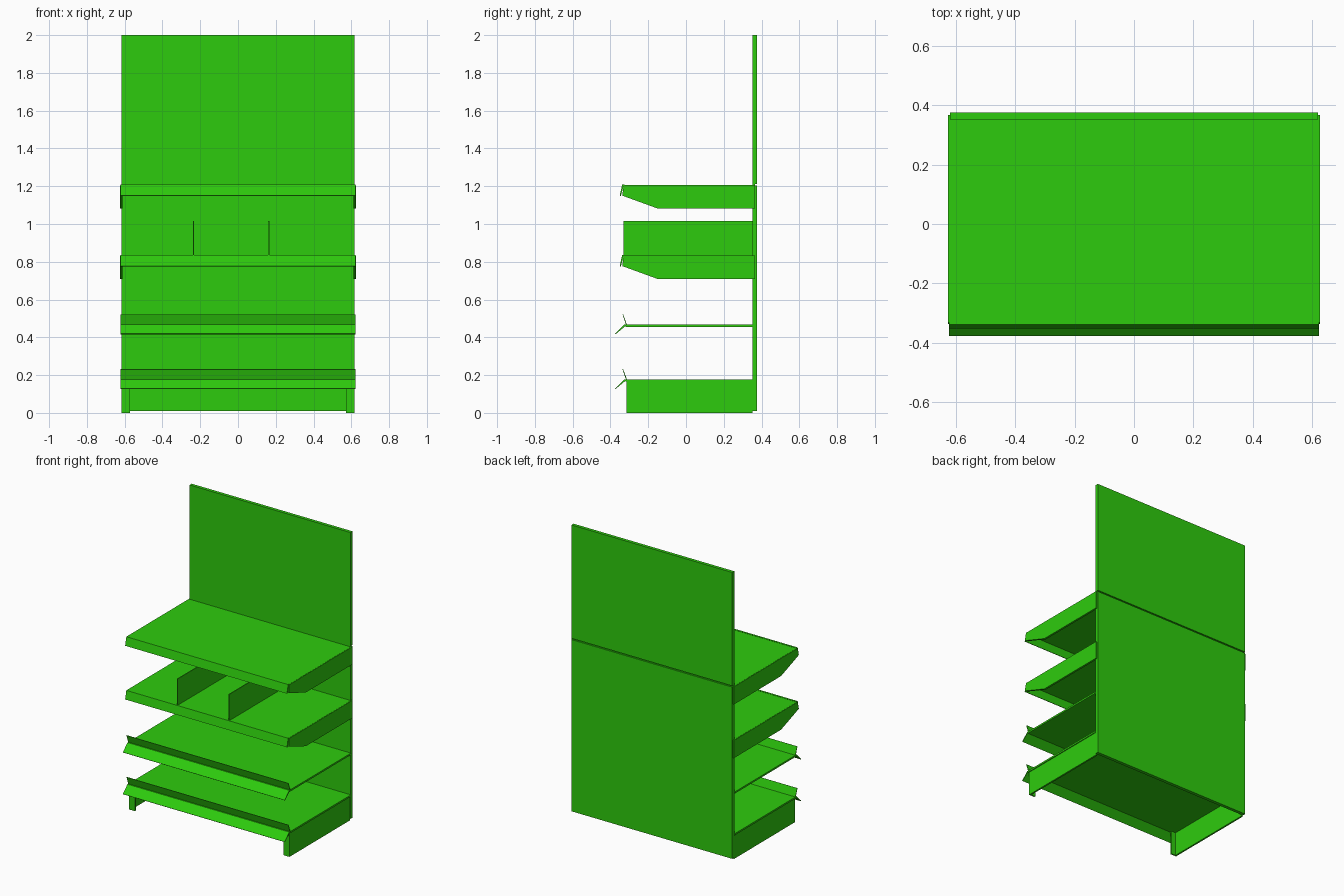
import bpy, bmesh

cube = bpy.data.objects.get("Cube")
if cube:
    bpy.data.objects.remove(cube, do_unlink=True)

GREEN = (0.027, 0.6, 0.004, 1)
mat = bpy.data.materials.new("shelf green")
mat.use_nodes = True
mat.diffuse_color = GREEN
bsdf = next(n for n in mat.node_tree.nodes if n.type == 'BSDF_PRINCIPLED')
bsdf.inputs["Base Color"].default_value = GREEN


def extrude(name, profile, x0, x1):
    """Extrude a (y, z) outline along x."""
    bm = bmesh.new()
    face = bm.faces.new([bm.verts.new((x0, y, z)) for y, z in profile])
    ext = bmesh.ops.extrude_face_region(bm, geom=[face])
    moved = [v for v in ext["geom"] if isinstance(v, bmesh.types.BMVert)]
    bmesh.ops.translate(bm, verts=moved, vec=(x1 - x0, 0, 0))
    bmesh.ops.recalc_face_normals(bm, faces=bm.faces)
    mesh = bpy.data.meshes.new(name)
    bm.to_mesh(mesh)
    bm.free()
    mesh.materials.append(mat)
    obj = bpy.data.objects.new(name, mesh)
    bpy.context.collection.objects.link(obj)
    return obj


def box(name, x0, x1, y0, y1, z0, z1):
    return extrude(name, [(y0, z0), (y1, z0), (y1, z1), (y0, z1)], x0, x1)


BACK = 0.352     # front face of the back panel
HALF = 0.622     # half width of a shelf

# Back panels, with a narrow recessed joint between them
box("lower_back_panel", -0.618, 0.618, BACK, 0.375, 0.01, 1.203)
box("back_panel_joint", -0.618, 0.618, BACK, 0.366, 1.203, 1.212)
box("upper_back_panel", -0.618, 0.618, BACK, 0.375, 1.212, 2.0)

# Upper shelves: thin deck, sloping front lip and tapered side brackets
for label, top in (("top", 1.208), ("middle", 0.835)):
    box(label + "_shelf_deck", -HALF, HALF, -0.33, BACK, top - 0.012, top - 0.002)
    extrude(label + "_shelf_lip",
            [(-0.325, top), (-0.338, top), (-0.351, top - 0.058),
             (-0.345, top - 0.06), (-0.332, top - 0.012)], -HALF, HALF)
    bracket = [(0.366, top - 0.003), (0.366, top - 0.126), (-0.15, top - 0.126),
               (-0.337, top - 0.058), (-0.331, top - 0.003)]
    for side, s in (("left", 1), ("right", -1)):
        extrude(f"{label}_shelf_{side}_bracket", bracket, s * 0.612, s * 0.626)

# Dividers on the middle shelf
for side, x in (("right", -0.235), ("left", 0.163)):
    box(side + "_divider", x - 0.003, x + 0.003, -0.332, BACK, 0.83, 1.016)

# Lower shelves: deck, raised front stop and drooping label rail
for label, top in (("lower", 0.468), ("base", 0.178)):
    box(label + "_shelf_deck", -HALF, HALF, -0.32, BACK, top - 0.012, top)
    extrude(label + "_front_stop",
            [(-0.313, top), (-0.333, top + 0.054), (-0.336, top + 0.053),
             (-0.318, top)], -HALF, HALF)
    extrude(label + "_label_rail",
            [(-0.318, top), (-0.326, top), (-0.376, top - 0.049),
             (-0.373, top - 0.052), (-0.318, top - 0.006)], -HALF, HALF)

# Base side plates with folded front flanges
for side, s in (("left", 1), ("right", -1)):
    box(side + "_base_plate", s * 0.604, s * 0.616, -0.315, BACK, 0, 0.17)
    box(side + "_base_flange", s * 0.572, s * 0.606, -0.315, -0.305, 0, 0.17)
